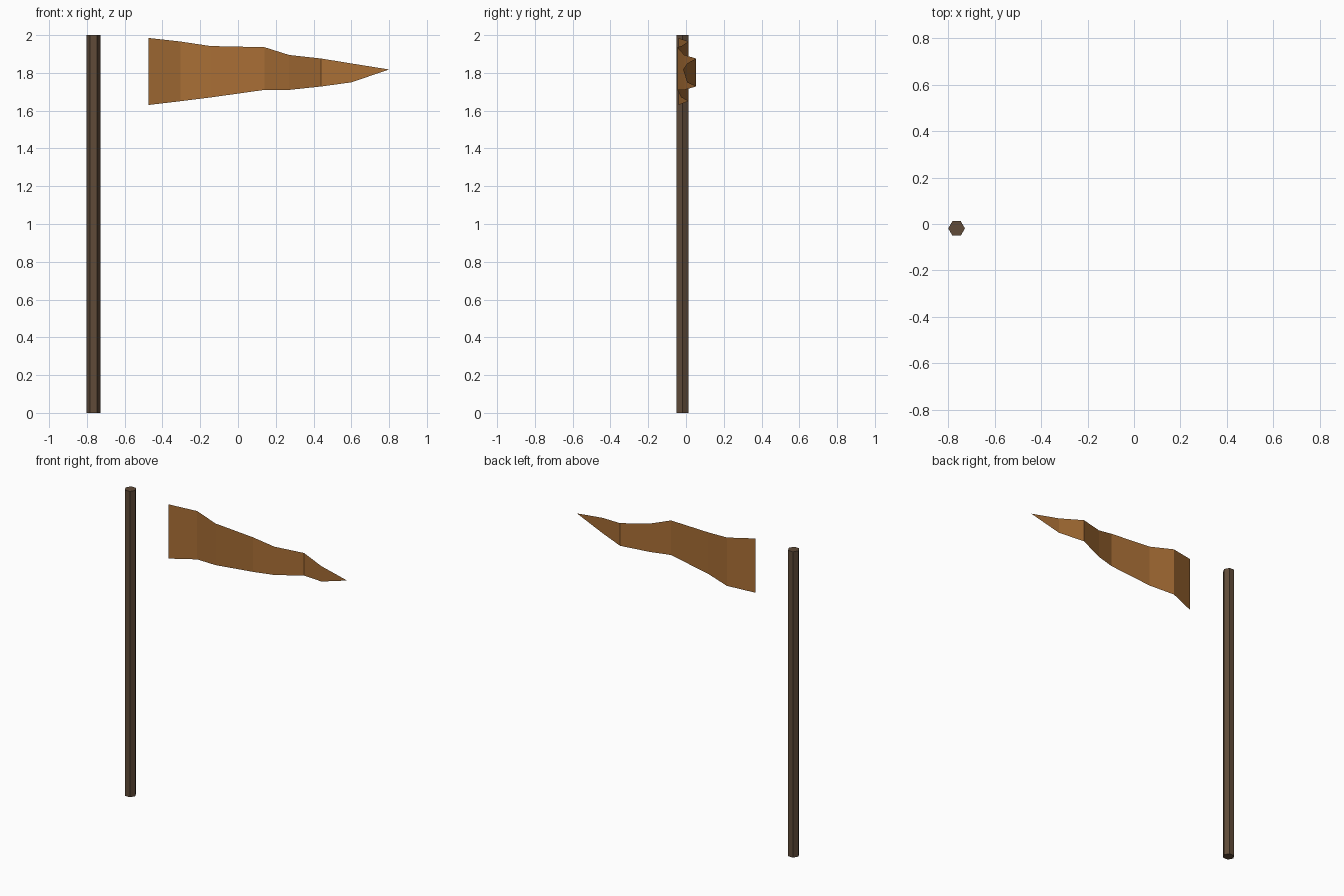
import bpy, bmesh

if "Cube" in bpy.data.objects:
    bpy.data.objects.remove(bpy.data.objects["Cube"])


def finish(name, bm, color):
    mesh = bpy.data.meshes.new(name)
    bm.to_mesh(mesh)
    bm.free()
    mat = bpy.data.materials.new(name + "_material")
    mat.diffuse_color = (*color, 1)
    mat.use_nodes = True
    mat.node_tree.nodes["Principled BSDF"].inputs["Base Color"].default_value = mat.diffuse_color
    mesh.materials.append(mat)
    obj = bpy.data.objects.new(name, mesh)
    bpy.context.collection.objects.link(obj)
    return obj


# Six-sided pole with corners pointing along x
bpy.ops.mesh.primitive_cylinder_add(vertices=6, radius=0.036, depth=2,
                                    location=(-0.765, -0.019, 1),
                                    rotation=(0, 0, 0.5235988))
pole = bpy.context.object
pole.name = "pole"
pole_mat = bpy.data.materials.new("pole_material")
pole_mat.diffuse_color = (0.115, 0.07, 0.04, 1)
pole_mat.use_nodes = True
pole_mat.node_tree.nodes["Principled BSDF"].inputs["Base Color"].default_value = pole_mat.diffuse_color
pole.data.materials.append(pole_mat)

# Rippling pennant: stations of x, y, bottom z, top z
stations = [
    (-0.475, -0.040, 1.63, 1.985),
    (-0.305, 0.013, 1.65, 1.966),
    (-0.145, -0.025, 1.67, 1.942),
    (0.14, -0.046, 1.71, 1.936),
    (0.27, -0.009, 1.71, 1.895),
    (0.44, 0.053, 1.728, 1.876),
    (0.60, 0.006, 1.75, 1.85),
]
bm = bmesh.new()
pairs = [(bm.verts.new((x, y, lo)), bm.verts.new((x, y, hi)))
         for x, y, lo, hi in stations]
for (a, b), (c, d) in zip(pairs, pairs[1:]):
    bm.faces.new((a, c, d, b))
tip = bm.verts.new((0.80, -0.015, 1.818))
bm.faces.new((pairs[-1][0], tip, pairs[-1][1]))
finish("pennant", bm, (0.39, 0.156, 0.036))
